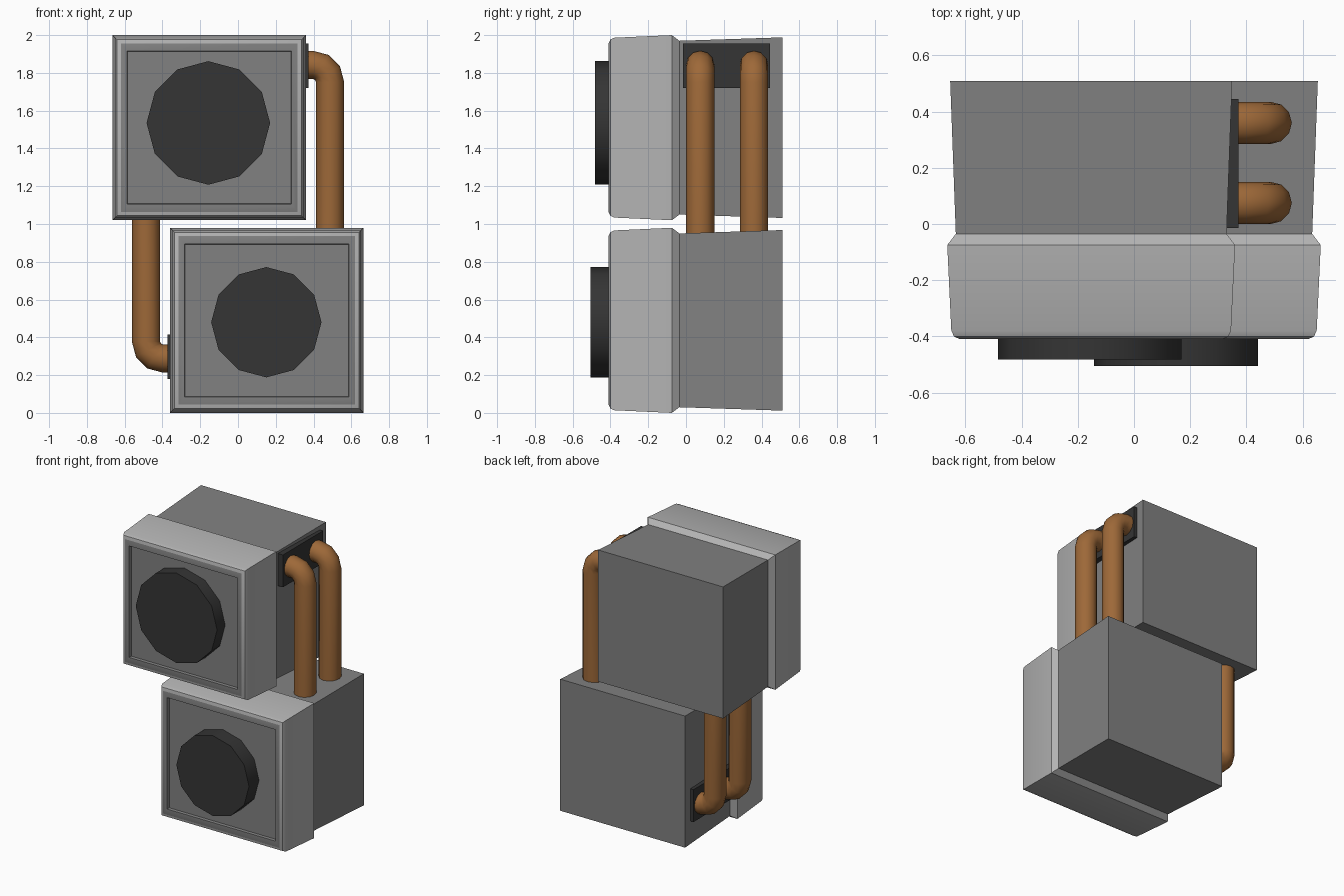
import bpy, bmesh
from math import pi, sin, cos, radians
from mathutils import Matrix

if "Cube" in bpy.data.objects:
    bpy.data.objects.remove(bpy.data.objects["Cube"])


def material(name, rgb):
    m = bpy.data.materials.new(name)
    m.diffuse_color = (*rgb, 1)
    m.use_nodes = True
    m.node_tree.nodes["Principled BSDF"].inputs["Base Color"].default_value = m.diffuse_color
    return m


LIGHT = material("light_grey", (0.45, 0.45, 0.45))
MID = material("mid_grey", (0.22, 0.22, 0.22))
DARK = material("dark_rubber", (0.035, 0.035, 0.035))
COPPER = material("copper", (0.34, 0.14, 0.04))


def finish(bm, name, mats, angle):
    bmesh.ops.recalc_face_normals(bm, faces=bm.faces)
    me = bpy.data.meshes.new(name)
    bm.to_mesh(me)
    bm.free()
    ob = bpy.data.objects.new(name, me)
    bpy.context.collection.objects.link(ob)
    for m in mats:
        me.materials.append(m)
    bpy.ops.object.select_all(action='DESELECT')
    ob.select_set(True)
    bpy.context.view_layer.objects.active = ob
    bpy.ops.object.shade_smooth_by_angle(angle=radians(angle))
    return ob


# Cabinet sections, back to front: y, half width, half height, colour of next band
SECTIONS = [
    (0.51, 0.502, 0.478, 0), (-0.035, 0.482, 0.46, 1), (-0.075, 0.5125, 0.49, 1),
    (-0.38, 0.498, 0.476, 1), (-0.401, 0.488, 0.466, 1), (-0.41, 0.468, 0.446, 0),
    (-0.41, 0.435, 0.405, 0), (-0.39, 0.432, 0.402, 0)]


def cabinet(name, cx, cz):
    bm = bmesh.new()
    rings = [[bm.verts.new((cx + sx * w, y, cz + sz * h))
              for sx, sz in ((-1, -1), (1, -1), (1, 1), (-1, 1))]
             for y, w, h, _ in SECTIONS]
    for a, b, s in zip(rings, rings[1:], SECTIONS):
        for i in range(4):
            j = (i + 1) % 4
            bm.faces.new((a[i], a[j], b[j], b[i])).material_index = s[3]
    bm.faces.new(rings[0])
    bm.faces.new(rings[-1])
    finish(bm, name, [MID, LIGHT], 35)


def disc(name, cx, cz, r, front):
    back = -0.37
    bm = bmesh.new()
    bmesh.ops.create_cone(
        bm, cap_ends=True, segments=12, radius1=r, radius2=r, depth=back - front,
        matrix=Matrix.Translation((cx, (front + back) / 2, cz)) @ Matrix.Rotation(pi / 2, 4, 'X'))
    finish(bm, name, [DARK], 40)


def plate(name, cx, cz):
    bm = bmesh.new()
    bmesh.ops.create_cube(bm, size=1, matrix=Matrix.Translation((cx, 0.215, cz))
                          @ Matrix.Diagonal((0.044, 0.46, 0.235, 1)))
    finish(bm, name, [DARK], 30)


def pipe(name, side, y, z_bend, z_end):
    # side is +1 for the right pipes (running down), -1 for the left (running up)
    r, bend, x = 0.075, 0.09, 0.487
    path = [(0.335, z_bend)]
    for k in range(4):
        a = pi / 2 * k / 3
        path.append((x - bend + bend * sin(a), z_bend - side * bend * (1 - cos(a))))
    path.append((x, z_end))
    bm = bmesh.new()
    rings = []
    for i, (px, pz) in enumerate(path):
        t = pi / 2 * min(max((i - 1) / 3, 0), 1)
        rings.append([])
        for s in range(12):
            u = 2 * pi * s / 12
            out = r * cos(u)
            rings[-1].append(bm.verts.new((side * (px + out * sin(t)), y + r * sin(u),
                                           pz + side * out * cos(t))))
    for a, b in zip(rings, rings[1:]):
        for i in range(12):
            j = (i + 1) % 12
            bm.faces.new((a[i], a[j], b[j], b[i]))
    bm.faces.new(rings[0])
    bm.faces.new(rings[-1])
    finish(bm, name, [COPPER], 50)


# Two stacked cabinets, offset sideways
cabinet("upper_cabinet", -0.1525, 1.51)
cabinet("lower_cabinet", 0.1525, 0.49)

# Front discs
disc("upper_disc", -0.157, 1.535, 0.327, -0.483)
disc("lower_disc", 0.15, 0.48, 0.292, -0.505)

# Pipe mounting plates
plate("upper_pipe_plate", 0.35, 1.838)
plate("lower_pipe_plate", -0.35, 0.297)

# Copper pipes linking the cabinets
for n, y in (("front", 0.075), ("back", 0.36)):
    pipe("right_pipe_" + n, 1, y, 1.842, 0.93)
    pipe("left_pipe_" + n, -1, y, 0.288, 1.08)
